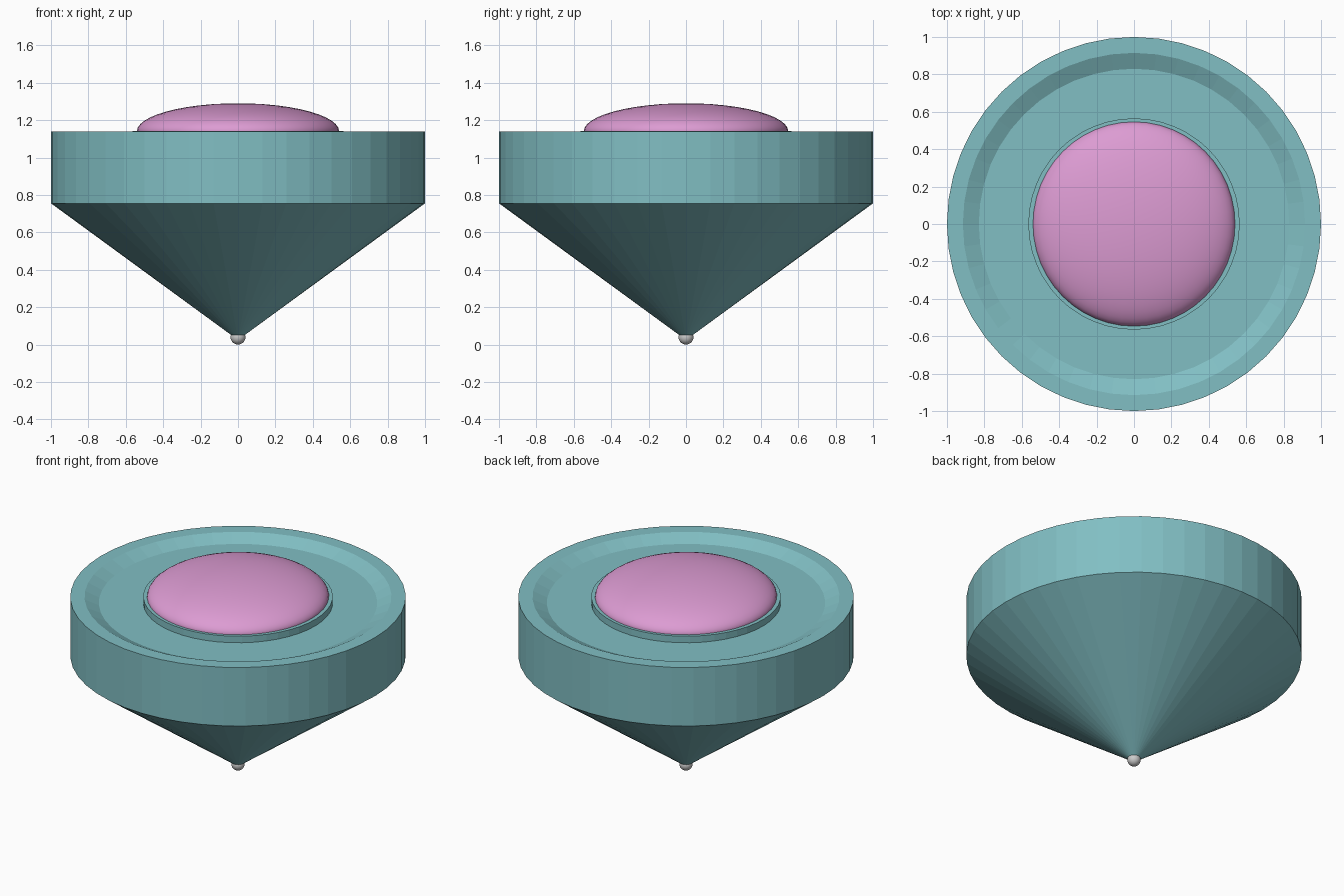
import bpy, bmesh
from math import cos, sin, tau

if "Cube" in bpy.data.objects:
    bpy.data.objects.remove(bpy.data.objects["Cube"])

def material(name, rgb):
    m = bpy.data.materials.new(name)
    m.diffuse_color = (*rgb, 1)
    m.use_nodes = True
    m.node_tree.nodes["Principled BSDF"].inputs["Base Color"].default_value = m.diffuse_color
    return m

def lathe(name, profile, segments, mat):
    """Revolve (radius, z) points around z and cap both ends."""
    bm = bmesh.new()
    rings = [[bm.verts.new((r * cos(tau * i / segments), r * sin(tau * i / segments), z))
              for i in range(segments)] for r, z in profile]
    for a, b in zip(rings, rings[1:]):
        for i in range(segments):
            j = (i + 1) % segments
            bm.faces.new((a[i], a[j], b[j], b[i]))
    bm.faces.new(rings[0][::-1])
    bm.faces.new(rings[-1])
    bmesh.ops.recalc_face_normals(bm, faces=bm.faces[:])
    me = bpy.data.meshes.new(name)
    bm.to_mesh(me)
    bm.free()
    ob = bpy.data.objects.new(name, me)
    bpy.context.collection.objects.link(ob)
    me.materials.append(mat)
    return ob

def ellipsoid(name, z, radii, segments, rings):
    bpy.ops.mesh.primitive_uv_sphere_add(segments=segments, ring_count=rings,
                                         radius=1, location=(0, 0, z))
    ob = bpy.context.object
    ob.name = name
    ob.scale = radii
    bpy.ops.object.shade_smooth()
    return ob

teal = material("teal", (0.22, 0.52, 0.55))
pink = material("pink", (0.72, 0.33, 0.65))

# Conical body with upright rim, sunken dish and raised collar
lathe("top_body", [(0.035, 0.05), (1.0, 0.755), (1.0, 1.14), (0.915, 1.14),
                   (0.83, 1.10), (0.565, 1.10), (0.565, 1.143)], 48, teal)

# Domed centre
dome = ellipsoid("dome", 1.14, (0.541, 0.547, 0.15), 48, 24)
dome.data.materials.append(pink)

# Spinning tip
ellipsoid("tip_ball", 0.04, (0.04, 0.04, 0.04), 24, 12)
